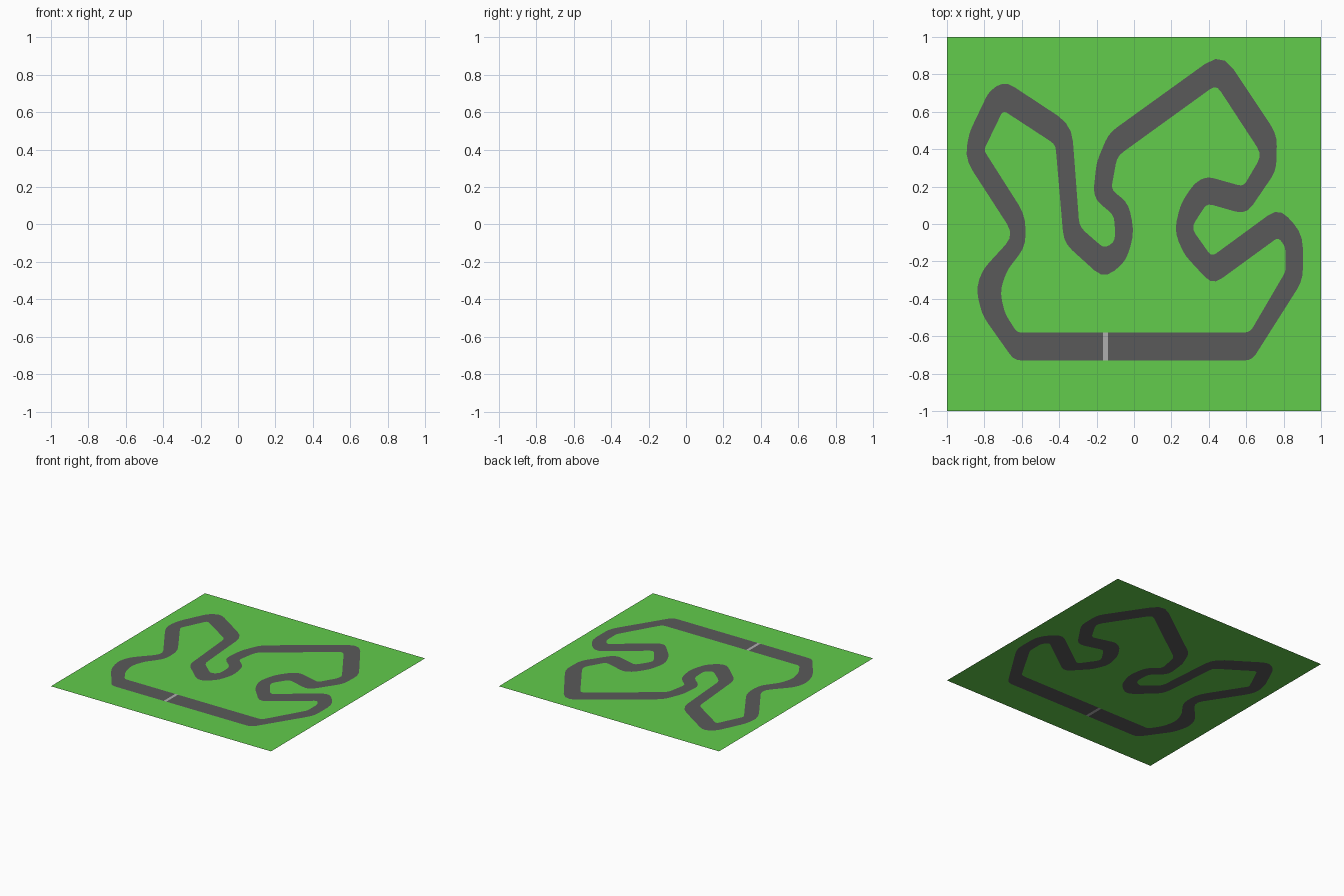
import bpy, bmesh
from mathutils import Vector

if "Cube" in bpy.data.objects:
    bpy.data.objects.remove(bpy.data.objects["Cube"])

# Corner points of both road edges: x, y, length of the rounded cut
OUTER = [
    (.63, -.73, .04), (.903, -.30, .06), (.903, -.05, .08), (.774, .088, .07),
    (.415, -.175, .03), (.305, -.02, .04), (.39, .11, .03), (.60, .05, .06),
    (.76, .285, .05), (.765, .477, .06), (.47, .921, .11), (-.135, .485, .05),
    (-.2, .33, .04), (-.22, .14, .06), (-.105, .045, .04), (-.10, -.095, .04),
    (-.16, -.13, .03), (-.292, -.015, .04), (-.333, .53, .09), (-.69, .765, .06),
    (-.775, .71, .04), (-.88, .49, .04), (-.905, .35, .08), (-.64, -.06, .07),
    (-.81, -.245, .05), (-.845, -.35, .06), (-.81, -.49, .05), (-.64, -.73, .04)]
INNER = [
    (.62, -.58, .03), (.81, -.255, .02), (.81, -.12, .03), (.77, -.072, .02),
    (.42, -.327, .06), (.27, -.165, .04), (.215, -.04, .06), (.25, .11, .05),
    (.325, .22, .04), (.39, .255, .04), (.585, .2, .03), (.685, .37, .05),
    (.44, .745, .04), (-.09, .362, .04), (-.122, .185, .03), (-.03, .11, .05),
    (.003, -.05, .07), (-.045, -.2, .05), (-.16, -.295, .07), (-.375, -.10, .06),
    (-.42, .425, .03), (-.70, .608, .025), (-.803, .395, .02), (-.58, .045, .07),
    (-.58, -.12, .06), (-.68, -.25, .04), (-.717, -.36, .05), (-.69, -.48, .04),
    (-.625, -.58, .02)]
LINE_LEFT, LINE_RIGHT = -.165, -.14
ROAD_OUT, ROAD_IN = -.73, -.58


def rounded(corners, steps=3):
    """Round every corner of a closed outline."""
    out = []
    for i, (x, y, cut) in enumerate(corners):
        p = Vector((x, y))
        prev = Vector(corners[i - 1][:2]) - p
        nxt = Vector(corners[(i + 1) % len(corners)][:2]) - p
        a = p + prev.normalized() * min(cut, prev.length * .48)
        b = p + nxt.normalized() * min(cut, nxt.length * .48)
        for s in range(steps + 1):
            t = s / steps
            out.append(a * (1 - t) ** 2 + p * 2 * t * (1 - t) + b * t * t)
    return out


def material(name, r, g, b):
    m = bpy.data.materials.new(name)
    m.diffuse_color = (r, g, b, 1)
    m.use_nodes = True
    m.node_tree.nodes["Principled BSDF"].inputs["Base Color"].default_value = m.diffuse_color
    return m


def flat_part(name, loops, mat):
    """Fill closed outlines (with holes) as one flat upward-facing sheet."""
    bm = bmesh.new()
    edges = []
    for loop in loops:
        vs = [bm.verts.new((p[0], p[1], 0)) for p in loop]
        edges += [bm.edges.new((vs[i - 1], vs[i])) for i in range(len(vs))]
    bmesh.ops.triangle_fill(bm, edges=edges, use_beauty=True, normal=(0, 0, 1))
    for f in bm.faces:
        f.normal_update()
        if f.normal.z < 0:
            f.normal_flip()
    me = bpy.data.meshes.new(name)
    bm.to_mesh(me)
    bm.free()
    me.materials.append(mat)
    bpy.context.collection.objects.link(bpy.data.objects.new(name, me))


grass = material("grass", .122, .604, .072)
asphalt = material("asphalt", .102, .102, .102)
paint = material("paint", .43, .43, .43)

# Edge outlines run from the right of the start line round to its left
outer = [(LINE_RIGHT, ROAD_OUT)] + rounded(OUTER) + [(LINE_LEFT, ROAD_OUT)]
inner = [(LINE_RIGHT, ROAD_IN)] + rounded(INNER) + [(LINE_LEFT, ROAD_IN)]

# Grass around and inside the circuit
flat_part("outer_grass", [[(-1, -1), (1, -1), (1, 1), (-1, 1)], outer], grass)
flat_part("infield_grass", [inner], grass)
# Road, open only at the start line
flat_part("road", [outer + inner[::-1]], asphalt)
# Start line
flat_part("start_line", [[(LINE_LEFT, ROAD_OUT), (LINE_RIGHT, ROAD_OUT),
                          (LINE_RIGHT, ROAD_IN), (LINE_LEFT, ROAD_IN)]], paint)
